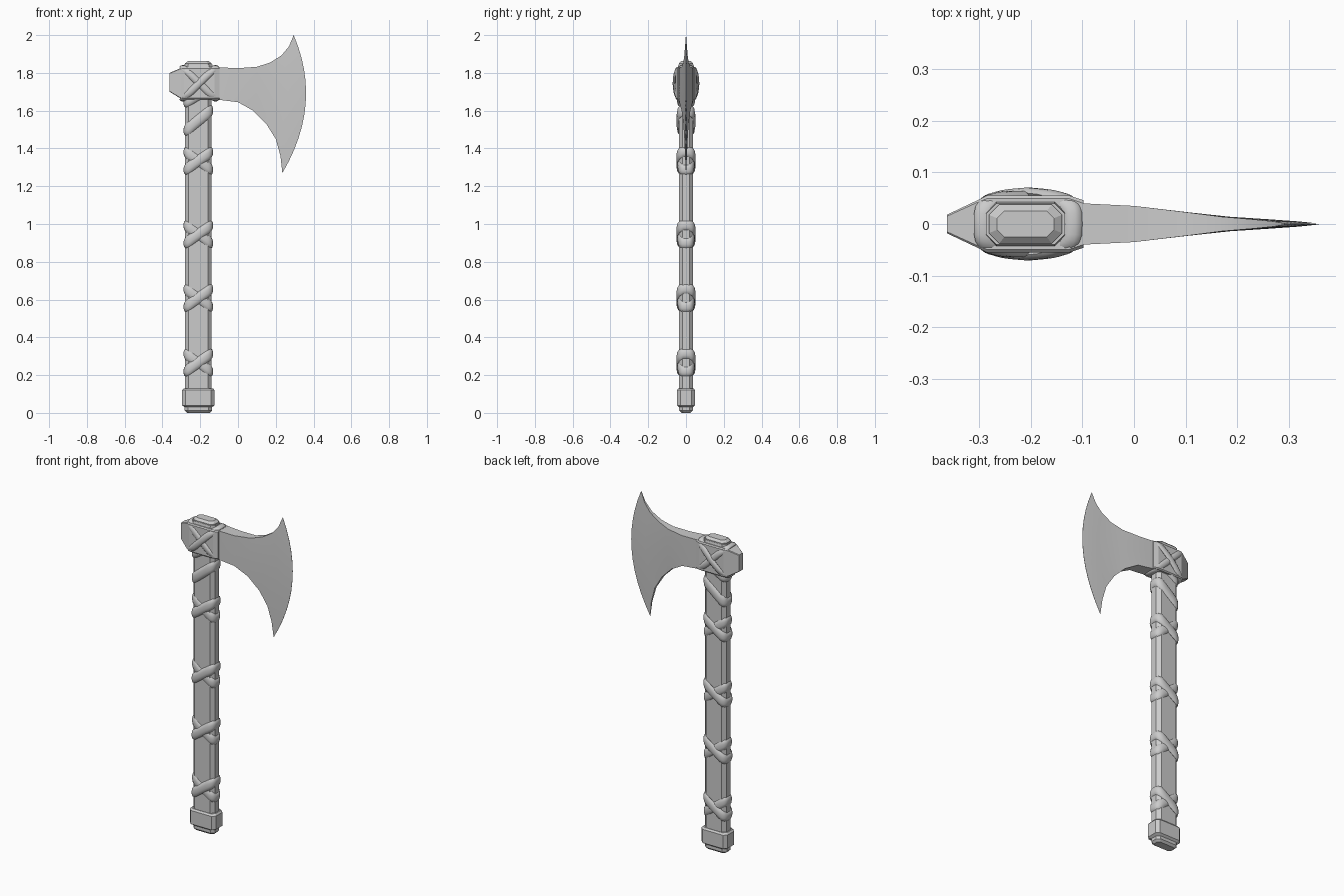
import bpy, bmesh, math
from mathutils import Vector

if "Cube" in bpy.data.objects:
    bpy.data.objects.remove(bpy.data.objects["Cube"])

grey = bpy.data.materials.new("plain grey")
grey.use_nodes = True
grey.diffuse_color = (0.6, 0.6, 0.6, 1)
grey.node_tree.nodes["Principled BSDF"].inputs["Base Color"].default_value = (0.6, 0.6, 0.6, 1)

CX = -0.21        # handle axis
HX, HZ = -0.205, 1.745    # head centre


def finish(name, bm, smooth=None):
    bmesh.ops.recalc_face_normals(bm, faces=bm.faces)
    mesh = bpy.data.meshes.new(name)
    bm.to_mesh(mesh)
    bm.free()
    mesh.materials.append(grey)
    ob = bpy.data.objects.new(name, mesh)
    bpy.context.collection.objects.link(ob)
    if smooth:
        bpy.ops.object.select_all(action="DESELECT")
        ob.select_set(True)
        bpy.context.view_layer.objects.active = ob
        bpy.ops.object.shade_smooth_by_angle(angle=math.radians(smooth))
    return ob


def loft(name, rings, closed=False, smooth=None):
    """Skin a list of equal-length closed rings of points."""
    bm = bmesh.new()
    rows = [[bm.verts.new(p) for p in ring] for ring in rings]
    n = len(rows[0])
    for i in range(len(rows) if closed else len(rows) - 1):
        a, b = rows[i], rows[(i + 1) % len(rows)]
        for j in range(n):
            k = (j + 1) % n
            bm.faces.new((a[j], a[k], b[k], b[j]))
    if not closed:
        bm.faces.new(rows[0])
        bm.faces.new(rows[-1])
    return finish(name, bm, smooth)


def octagon(a, b, c):
    """Chamfered rectangle of half sizes a, b."""
    return [(a, b - c), (a - c, b), (c - a, b), (-a, b - c),
            (-a, c - b), (c - a, -b), (a - c, -b), (a, c - b)]


def column(name, levels):
    """Stack of chamfered rectangles: (z, half x, half y, chamfer)."""
    return loft(name, [[(CX + x, y, z) for x, y in octagon(a, b, c)]
                       for z, a, b, c in levels])


def strap(name, centre, a, b, slope, width, thick, around_head=False, bulge=0):
    """Flattened cord round a rounded rectangle in a slanted plane."""
    def place(u, v, w):
        return Vector((w, v, u)) if around_head else Vector((u, v, w))
    steps, sides, r = 40, 10, 0.55
    path, outs = [], []
    for i in range(steps):
        t = 2 * math.pi * i / steps
        c, s = math.cos(t), math.sin(t)
        u = a * math.copysign(abs(c) ** r, c)
        v = b * math.copysign(abs(s) ** r, s)
        v += math.copysign(bulge * max(0, 1 - abs(u) / a), s)
        path.append(place(u, v, slope * u))
        e = 2 / r - 1
        outs.append(place(math.copysign(abs(u / a) ** e / a, c),
                          math.copysign(abs(v / b) ** e / b, s), 0).normalized())
    rings = []
    for i, (p, n) in enumerate(zip(path, outs)):
        tan = (path[(i + 1) % steps] - path[i - 1]).normalized()
        n = (n - tan * n.dot(tan)).normalized()
        side = tan.cross(n)
        ring = []
        for j in range(sides):
            q = 2 * math.pi * j / sides
            ring.append(Vector(centre) + p + side * width * math.cos(q) + n * thick * math.sin(q))
        rings.append(ring)
    return loft(name, rings, closed=True, smooth=50)


# handle shaft with its capped top
column("handle", [(0.1, 0.071, 0.038, 0.02), (1.84, 0.071, 0.038, 0.02),
                  (1.85, 0.071, 0.038, 0.02), (1.862, 0.055, 0.025, 0.014)])
column("handle_top_collar", [(1.80, 0.071, 0.045, 0.015), (1.83, 0.076, 0.043, 0.02),
                             (1.845, 0.076, 0.040, 0.02)])

# pommel with a stepped foot
column("pommel", [(0, 0.06, 0.024, 0.014), (0.012, 0.072, 0.036, 0.018),
                  (0.03, 0.072, 0.036, 0.018), (0.04, 0.086, 0.048, 0.018),
                  (0.12, 0.086, 0.048, 0.018), (0.13, 0.078, 0.04, 0.018)])

# head block around the handle, tapering to the poll at the back
def section(x, y, lo, hi, c):
    m, h = (lo + hi) / 2, (hi - lo) / 2
    return [(x, v, m + w) for w, v in octagon(h, y, c)]

loft("head_block", [section(-0.362, 0.018, 1.70, 1.80, 0.003),
                    section(-0.305, 0.045, 1.665, 1.825, 0.004),
                    section(-0.285, 0.055, 1.66, 1.83, 0.006),
                    section(-0.125, 0.055, 1.66, 1.83, 0.006),
                    section(-0.098, 0.046, 1.66, 1.83, 0.006)])

# blade: stations between an upper and a lower outline, thinning to the edge
upper = [(-0.12, 1.83), (0, 1.825), (0.1, 1.832), (0.17, 1.855), (0.23, 1.892), (0.27, 1.94), (0.295, 2)]
lower = [(-0.12, 1.66), (0, 1.645), (0.08, 1.60), (0.15, 1.53), (0.2, 1.45), (0.225, 1.36), (0.235, 1.27)]
half = [0.041, 0.035, 0.023, 0.014, 0.009, 0.005, 0.0006]
bow = [0, 0, 0.01, 0.025, 0.047, 0.07, 0.093]
SPAN = 12
rings = []
for (ux, uz), (lx, lz), h, k in zip(upper, lower, half, bow):
    line = []
    for j in range(SPAN + 1):
        t = j / SPAN
        line.append((ux + (lx - ux) * t + k * 4 * t * (1 - t), uz + (lz - uz) * t))
    rings.append([(x, -h, z) for x, z in line] + [(x, h, z) for x, z in reversed(line)])
loft("blade", rings, smooth=25)

# crossed cords on the grip
for i, z in enumerate((0.266, 0.608, 0.945, 1.334)):
    for tag, s in (("rising", 1), ("falling", -1)):
        strap(f"grip_cord_{tag}_{i + 1}", (CX, 0, z), 0.067, 0.037 + 0.003 * s,
              0.7 * s, 0.027, 0.012)

# single cords below the head
strap("upper_cord", (CX, 0, 1.548), 0.067, 0.038, 0.8, 0.028, 0.012)
strap("neck_cord", (CX, 0, 1.68), 0.067, 0.038, 0.6, 0.024, 0.012)

# crossed cords binding the head
for tag, s in (("rising", 1), ("falling", -1)):
    strap(f"head_cord_{tag}", (HX, 0, HZ), 0.086, 0.054, 1.0 * s, 0.019, 0.010,
          around_head=True, bulge=0.004 + 0.003 * s)
